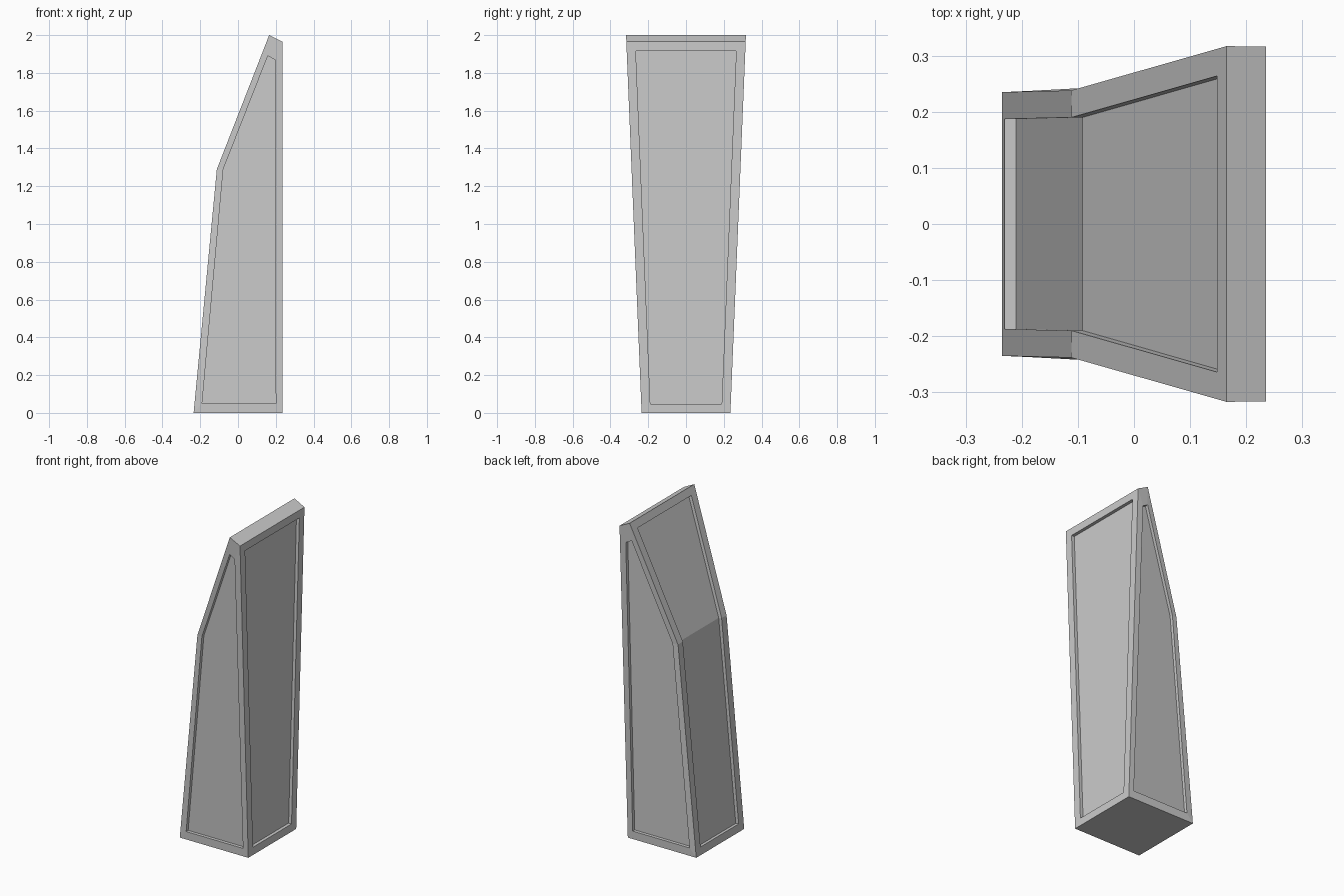
import bpy, bmesh
from mathutils import Vector

if "Cube" in bpy.data.objects:
    bpy.data.objects.remove(bpy.data.objects["Cube"])

# Side outline and recessed side panel outline: (x, half width, z)
OUTER = [(-0.235, 0.235, 0), (0.235, 0.235, 0), (0.235, 0.316, 1.965),
         (0.165, 0.317, 2.0), (-0.112, 0.238, 1.29)]
INNER = [(-0.19, 0.237, 0.05), (0.20, 0.237, 0.05), (0.195, 0.312, 1.87),
         (0.158, 0.308, 1.89), (-0.078, 0.243, 1.29)]
DEPTH = 0.02

bm = bmesh.new()


def ring(points, side, sink=0.0):
    return [bm.verts.new((x, side * (y - sink), z)) for x, y, z in points]


def bridge(a, b):
    n = len(a)
    return [bm.faces.new((a[i], a[(i + 1) % n], b[(i + 1) % n], b[i])) for i in range(n)]


# Both sides: frame, recess wall and panel
outlines = []
for side in (-1, 1):
    outer, rim, floor = ring(OUTER, side), ring(INNER, side), ring(INNER, side, DEPTH)
    bridge(outer, rim)
    bridge(rim, floor)
    bm.faces.new(floor)
    outlines.append(outer)

# Faces running across the width: bottom, back, top, upper slope, lower slope
bottom, back, top, upper, lower = bridge(*outlines)
bmesh.ops.recalc_face_normals(bm, faces=bm.faces[:])

# Recessed panels on the back and over the bent slope
for panel in ([back], [upper, lower]):
    bmesh.ops.inset_region(bm, faces=panel, thickness=0.048, use_even_offset=True,
                           use_boundary=True)
    bmesh.ops.inset_region(bm, faces=panel, thickness=0.0, depth=-DEPTH,
                           use_even_offset=True, use_boundary=True)

mesh = bpy.data.meshes.new("panelled_pillar")
bm.to_mesh(mesh)
bm.free()
pillar = bpy.data.objects.new("panelled_pillar", mesh)
bpy.context.collection.objects.link(pillar)
